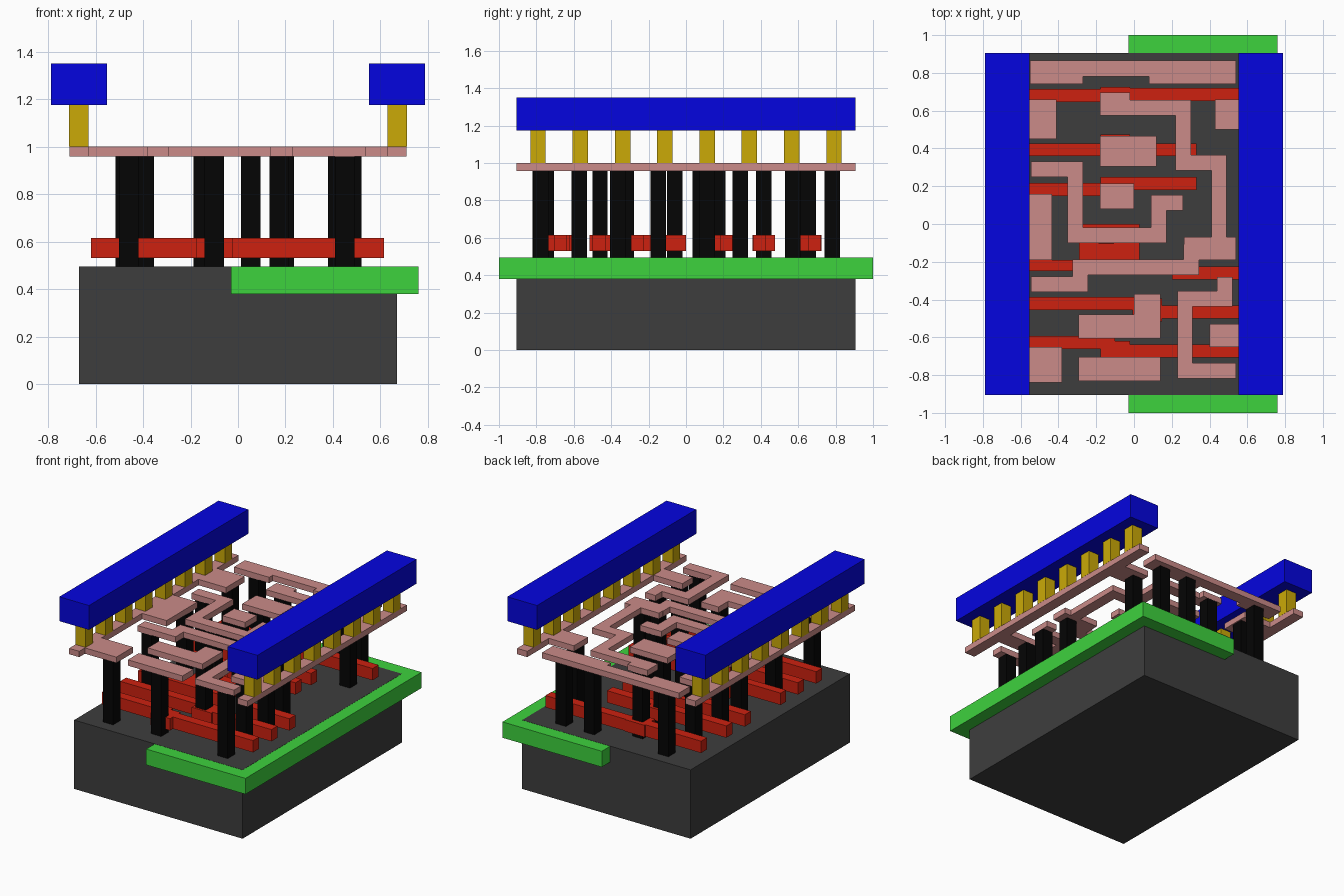
import bpy
import bmesh
from mathutils import Vector

if "Cube" in bpy.data.objects:
    bpy.data.objects.remove(bpy.data.objects["Cube"])


def material(name, rgb):
    """Material from a displayed colour, converted to linear."""
    m = bpy.data.materials.new(name)
    m.diffuse_color = (*[c ** 2.2 for c in rgb], 1)
    m.use_nodes = True
    m.node_tree.nodes["Principled BSDF"].inputs["Base Color"].default_value = m.diffuse_color
    return m


GREY = material("substrate_grey", (0.25, 0.25, 0.25))
GREEN = material("well_green", (0.25, 0.82, 0.25))
RED = material("gate_red", (0.8, 0.15, 0.09))
BLACK = material("contact_black", (0.05, 0.05, 0.05))
PINK = material("metal_pink", (0.79, 0.54, 0.53))
GOLD = material("via_gold", (0.79, 0.66, 0.06))
BLUE = material("rail_blue", (0.05, 0.05, 0.87))

# Layer heights
BASE, GATE, METAL, RAIL = (0, 0.495), (0.53, 0.615), (0.958, 1.0), (1.175, 1.35)
CONTACT = (BASE[1], METAL[0])


def slab(name, outline, layer, mat):
    """Extrude a flat outline through the height of a layer."""
    bm = bmesh.new()
    face = bm.faces.new([bm.verts.new((x, y, layer[0])) for x, y in outline])
    top = bmesh.ops.extrude_face_region(bm, geom=[face])["geom"]
    bmesh.ops.translate(bm, vec=(0, 0, layer[1] - layer[0]),
                        verts=[v for v in top if isinstance(v, bmesh.types.BMVert)])
    bmesh.ops.recalc_face_normals(bm, faces=bm.faces)
    mesh = bpy.data.meshes.new(name)
    bm.to_mesh(mesh)
    bm.free()
    mesh.materials.append(mat)
    bpy.context.collection.objects.link(bpy.data.objects.new(name, mesh))


def box(name, x0, x1, y0, y1, layer, mat):
    slab(name, [(x0, y0), (x1, y0), (x1, y1), (x0, y1)], layer, mat)


def post(name, x, y, layer, mat, half=0.041):
    box(name, x - half, x + half, y - half, y + half, layer, mat)


def trace(name, x, y, turns, half=0.041):
    """Constant-width metal path; turns are the next x, next y, next x ..."""
    pts = [Vector((x, y))]
    for i, t in enumerate(turns):
        x, y = (t, y) if i % 2 == 0 else (x, t)
        pts.append(Vector((x, y)))
    dirs = [(b - a).normalized() for a, b in zip(pts, pts[1:])]
    normals = [Vector((-d.y, d.x)) for d in dirs]
    offs = [normals[0]] + [a + b for a, b in zip(normals, normals[1:])] + [normals[-1]]
    left = [p + o * half for p, o in zip(pts, offs)]
    right = [p - o * half for p, o in zip(pts, offs)]
    slab(name, left + right[::-1], METAL, PINK)


# Base block and the well let into its top
box("substrate", -0.67, 0.67, -0.905, 0.905, BASE, GREY)
box("well", -0.03, 0.76, -1, 1, (0.38, 0.494), GREEN)

# Gate strips: left y, right y, right end, pad x, pad y, contact y
gates = [(0.68, 0.685, 0.615, -0.10, 0.665, 0.653), (0.393, 0.393, 0.33, -0.10, 0.415, 0.415),
         (0.183, 0.215, 0.33, -0.10, 0.19, 0.17), (-0.42, -0.465, 0.615, 0.07, -0.455, -0.46),
         (-0.628, -0.673, 0.615, -0.10, -0.68, -0.747)]
W = 0.034
for i, (yl, yr, end, px, py, cy) in enumerate(gates):
    box(f"gate_left_{i}", -0.62, px, yl - W, yl + W, GATE, RED)
    box(f"gate_right_{i}", px, end, yr - W, yr + W, GATE, RED)
    box(f"gate_pad_{i}", px - 0.078, px + 0.078, py - 0.06, py + 0.06, GATE, RED)
    post(f"gate_contact_{i}", min(px, 0.053), cy, CONTACT, BLACK)
box("gate_short_left", -0.62, -0.29, -0.25, -0.19, GATE, RED)
box("gate_short_pad", -0.29, 0.03, -0.25, 0, GATE, RED)
box("gate_short_right", 0.20, 0.615, -0.295, -0.225, GATE, RED)
post("gate_short_contact", -0.147, -0.061, CONTACT, BLACK)

# Contacts standing on the base, column by column
columns = {-0.476: (-0.32, 0.075, 0.29), -0.46: (-0.78, 0.57), -0.395: (0.782,),
           0.173: (0.113,), 0.195: (0.782,), 0.42: (0.782,),
           0.45: (-0.777, -0.57, -0.148), 0.48: (-0.365, 0.57)}
for x, ys in columns.items():
    for y in ys:
        post("base_contact", x, y, CONTACT, BLACK)

# Winding metal traces
trace("long_trace", -0.18, 0.615, (0.26, 0.325, 0.45, -0.15, 0.302, -0.23, -0.285, -0.32, -0.545))
trace("hook_trace", -0.545, 0.29, (-0.31, -0.06, 0.13, 0.112, 0.26))
trace("front_trace", 0.54, -0.777, (0.27, -0.397, 0.48, -0.28))

# Metal pads, and the tabs reaching in from the side strips
pads = {
    "back_bar": (-0.55, 0.54, 0.78, 0.865),
    "back_bar_left": (-0.55, -0.27, 0.74, 0.78),
    "back_bar_right": (0.08, 0.54, 0.74, 0.78),
    "long_trace_start": (-0.18, -0.02, 0.575, 0.695),
    "long_trace_pad": (0.265, 0.54, -0.19, -0.07),
    "middle_pad": (-0.18, 0.12, 0.305, 0.465),
    "small_pad": (-0.18, 0.0, 0.08, 0.215),
    "step_pad": (-0.295, 0.14, -0.605, -0.48),
    "step_pad_raise": (0.0, 0.14, -0.48, -0.37),
    "front_pad": (-0.295, 0.14, -0.83, -0.705),
    "left_front_tab": (-0.63, -0.38, -0.84, -0.65),
    "left_middle_tab": (-0.63, -0.435, -0.19, 0.16),
    "left_back_tab": (-0.63, -0.41, 0.45, 0.66),
    "right_front_tab": (0.40, 0.63, -0.65, -0.53),
    "right_back_tab": (0.43, 0.63, 0.50, 0.66),
}
for name, rect in pads.items():
    box(name, *rect, METAL, PINK)

# Side strips, vias and upper rails on both sides
for side, x in (("left", -0.67), ("right", 0.67)):
    box(f"{side}_strip", x - 0.04, x + 0.04, -0.905, 0.905, METAL, PINK)
    for i in range(8):
        post(f"{side}_via_{i}", x, -0.791 + 0.226 * i, (METAL[1], RAIL[0]), GOLD)
    box(f"{side}_upper_rail", x - 0.118, x + 0.118, -0.905, 0.905, RAIL, BLUE)
